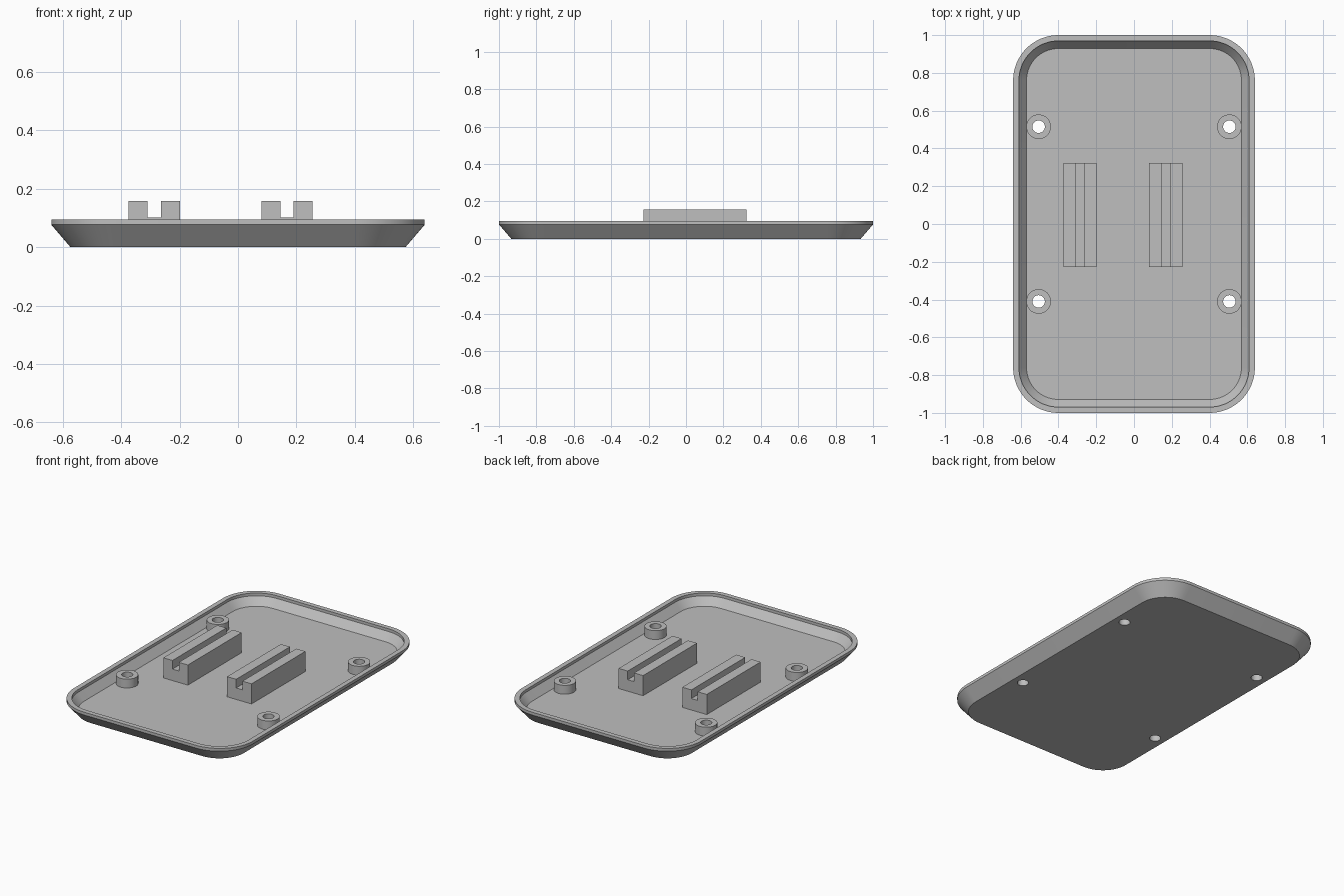
import bpy, bmesh, math

if "Cube" in bpy.data.objects:
    bpy.data.objects.remove(bpy.data.objects["Cube"])

HALF_X, HALF_Y, RADIUS = 0.64, 1.0, 0.24
FLOOR, BAND, RIM = 0.028, 0.077, 0.095
HOLE, BOSS, BOSS_TOP = 0.033, 0.065, 0.085
SIDES = 40

grey = bpy.data.materials.new("light grey plastic")
grey.use_nodes = True
colour = (0.52, 0.52, 0.52, 1)
grey.diffuse_color = colour
grey.node_tree.nodes["Principled BSDF"].inputs["Base Color"].default_value = colour


def rounded_loop(inset, z, steps=16):
    """Rounded rectangle, moved inward by inset about fixed corner centres."""
    r = RADIUS - inset
    pts = []
    for q, (sx, sy) in enumerate(((1, 1), (-1, 1), (-1, -1), (1, -1))):
        for i in range(steps + 1):
            a = (q + i / steps) * math.pi / 2
            pts.append((sx * (HALF_X - RADIUS) + r * math.cos(a),
                        sy * (HALF_Y - RADIUS) + r * math.sin(a), z))
    return pts


def circle(r, z):
    return [(r * math.cos(2 * math.pi * i / SIDES),
             r * math.sin(2 * math.pi * i / SIDES), z) for i in range(SIDES)]


def loft(name, loops, closed=False, location=(0, 0, 0)):
    """Skin a stack of loops; cap both ends, or join last to first."""
    bm = bmesh.new()
    rings = [[bm.verts.new(p) for p in loop] for loop in loops]
    pairs = list(zip(rings, rings[1:]))
    if closed:
        pairs.append((rings[-1], rings[0]))
    else:
        bm.faces.new(rings[0])
        bm.faces.new(rings[-1])
    for a, b in pairs:
        for i in range(len(a)):
            j = (i + 1) % len(a)
            bm.faces.new((a[i], a[j], b[j], b[i]))
    bmesh.ops.recalc_face_normals(bm, faces=bm.faces)
    mesh = bpy.data.meshes.new(name)
    bm.to_mesh(mesh)
    bm.free()
    mesh.materials.append(grey)
    obj = bpy.data.objects.new(name, mesh)
    obj.location = location
    bpy.context.collection.objects.link(obj)
    return obj


def smooth(obj):
    bpy.ops.object.select_all(action='DESELECT')
    obj.select_set(True)
    bpy.context.view_layer.objects.active = obj
    bpy.ops.object.shade_smooth_by_angle(angle=math.radians(25))


# Tray shell: sloped outside, upright band, flat rim, sloped inside, floor
tray = loft("tray", [rounded_loop(inset, z) for inset, z in (
    (0.066, 0), (0, BAND), (0, RIM), (0.031, RIM),
    (0.031, BAND), (0.071, FLOOR))])

# Screw bosses, each with a hole through the floor
for side, sx in (("left", 1), ("right", -1)):
    for end, y in (("front", -0.41), ("back", 0.515)):
        spot = (sx * 0.505, y, 0)
        boss = loft(f"{end}_{side}_boss", [
            circle(HOLE, FLOOR), circle(BOSS, FLOOR),
            circle(BOSS, BOSS_TOP), circle(HOLE, BOSS_TOP)], True, spot)
        smooth(boss)
        cutter = loft("hole_cutter", [circle(HOLE, -0.1), circle(HOLE, 0.2)],
                      location=spot)
        cutter.hide_render = True
        cut = tray.modifiers.new("hole", 'BOOLEAN')
        cut.operation = 'DIFFERENCE'
        cut.solver = 'EXACT'
        cut.object = cutter
        bpy.context.view_layer.objects.active = tray
        bpy.ops.object.modifier_apply(modifier=cut.name)
        bpy.data.objects.remove(cutter)
smooth(tray)

# Slotted holder blocks: a U profile run along y
TOP, SLOT = 0.158, 0.102
profile = [(-0.0875, FLOOR), (0.0875, FLOOR), (0.0875, TOP), (0.0225, TOP),
           (0.0225, SLOT), (-0.0225, SLOT), (-0.0225, TOP), (-0.0875, TOP)]
for side, x in (("left", 0.168), ("right", -0.287)):
    loft(f"{side}_slotted_block",
         [[(px, y, pz) for px, pz in profile] for y in (-0.227, 0.323)],
         location=(x, 0, 0))
